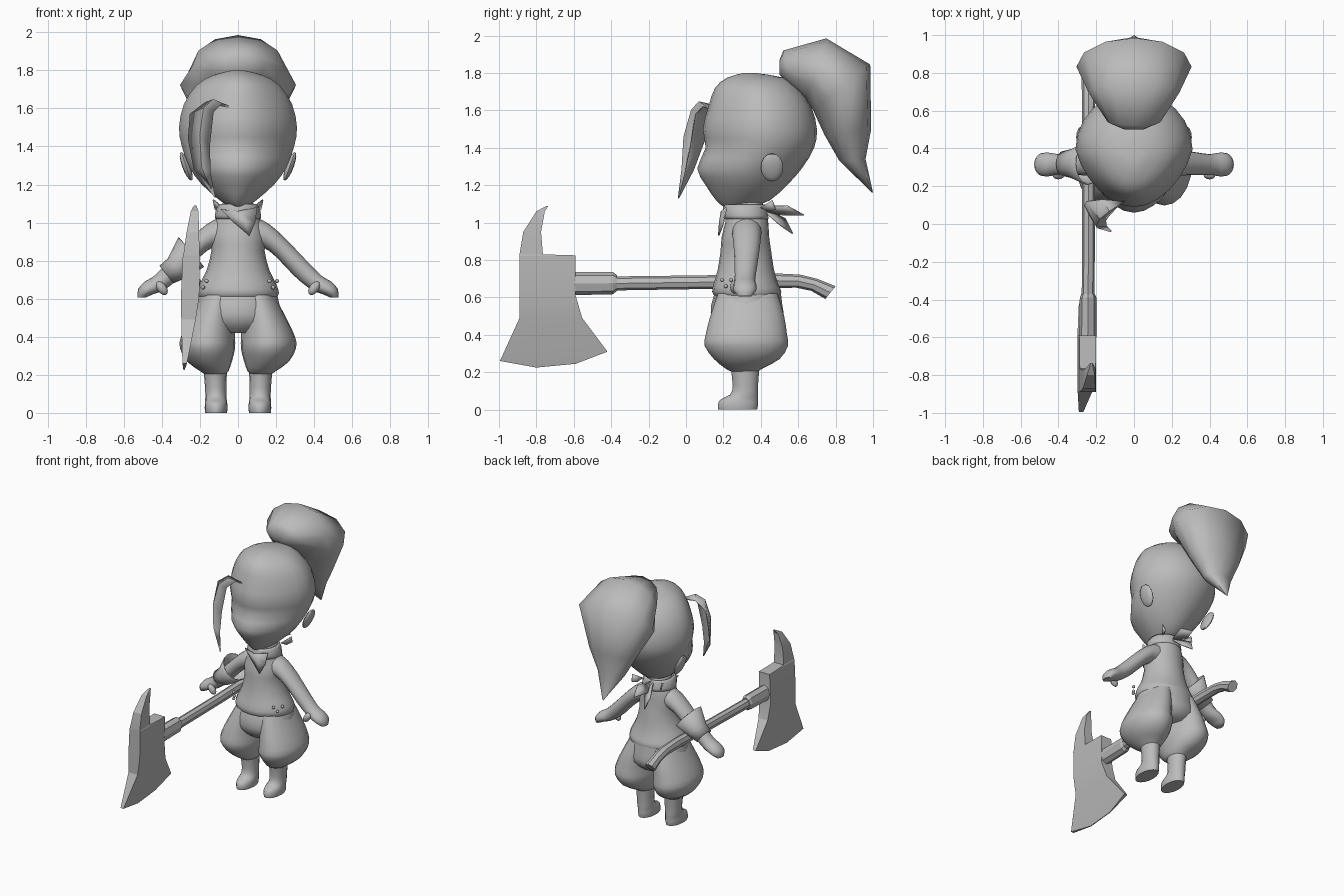
import bpy, bmesh, math
from mathutils import Vector

cube = bpy.data.objects.get("Cube")
if cube:
    bpy.data.objects.remove(cube, do_unlink=True)

grey = bpy.data.materials.new("plain_grey")
grey.use_nodes = True
grey.diffuse_color = (0.5, 0.5, 0.5, 1)
grey.node_tree.nodes["Principled BSDF"].inputs["Base Color"].default_value = (0.5, 0.5, 0.5, 1)


def finish(name, bm, mirror=False, thick=0, angle=40):
    """Turn a bmesh into a shaded object with optional mirror and shell."""
    bmesh.ops.recalc_face_normals(bm, faces=bm.faces)
    mesh = bpy.data.meshes.new(name)
    bm.to_mesh(mesh)
    bm.free()
    mesh.materials.append(grey)
    obj = bpy.data.objects.new(name, mesh)
    bpy.context.collection.objects.link(obj)
    bpy.ops.object.select_all(action='DESELECT')
    obj.select_set(True)
    bpy.context.view_layer.objects.active = obj
    bpy.ops.object.shade_smooth_by_angle(angle=math.radians(angle))
    if thick:
        shell = obj.modifiers.new("shell", 'SOLIDIFY')
        shell.thickness = thick
        shell.offset = 0
    if mirror:
        obj.modifiers.new("mirror", 'MIRROR').use_mirror_merge = False
    return obj


def smooth_rings(rings, steps):
    """Catmull-Rom interpolation between cross-sections."""
    rows = [Vector(r) for r in rings]
    out = []
    for i in range(len(rows) - 1):
        p0, p1, p2 = rows[max(i - 1, 0)], rows[i], rows[i + 1]
        p3 = rows[min(i + 2, len(rows) - 1)]
        for k in range(steps):
            t = k / steps
            out.append(p1 + (p2 - p0) * (t / 2)
                       + (p0 * 2 - p1 * 5 + p2 * 4 - p3) * (t * t / 2)
                       + (p1 * 3 - p0 - p2 * 3 + p3) * (t ** 3 / 2))
    return out + [rows[-1]]


def loft(name, rings, sides=16, steps=2, pinch=0, square=False, sideways=False,
         caps=True, **kw):
    """Skin rings; each holds two opposite points, half width and centre."""
    bm = bmesh.new()
    loops = []
    phase, grow = (math.pi / 4, math.sqrt(2)) if square else (0, 1)
    for a0, a1, b0, b1, w, c in smooth_rings(rings, steps):
        loop = []
        for i in range(sides):
            t = 2 * math.pi * i / sides + phase
            u, v = math.cos(t) * grow / 2, math.sin(t) * grow
            p, q = (a0 + b0) / 2 + (a0 - b0) * u, (a1 + b1) / 2 + (a1 - b1) * u
            s = c + w * v * (1 - pinch * max(0, math.cos(t)))
            loop.append(bm.verts.new((p, s, q) if sideways else (s, p, q)))
        loops.append(loop)
    for one, two in zip(loops, loops[1:]):
        for i in range(sides):
            j = (i + 1) % sides
            bm.faces.new((one[i], one[j], two[j], two[i]))
    if caps:
        bm.faces.new(loops[0])
        bm.faces.new(loops[-1])
    return finish(name, bm, **kw)


def level(z, front, back, w, c=0):
    return (front, z, back, z, w, c)


def sheet(name, rows, thick=0.008, **kw):
    """Thin surface through rows of equal point count."""
    bm = bmesh.new()
    grid = [[bm.verts.new(p) for p in row] for row in rows]
    for r, s in zip(grid, grid[1:]):
        for i in range(len(r) - 1):
            bm.faces.new((r[i], r[i + 1], s[i + 1], s[i]))
    bmesh.ops.remove_doubles(bm, verts=bm.verts, dist=0.0005)
    return finish(name, bm, thick=thick, **kw)


def ball(name, centre, radii, tilt=0, **kw):
    bm = bmesh.new()
    bmesh.ops.create_uvsphere(bm, u_segments=12, v_segments=8, radius=1)
    for v in bm.verts:
        x, y, z = (v.co[i] * radii[i] for i in range(3))
        v.co = Vector(centre) + Vector((x + tilt * z, y, z))
    return finish(name, bm, **kw)


# Head with hair cap, ears
loft("head", [level(1.80, .31, .37, .03), level(1.775, .22, .52, .13),
              level(1.72, .155, .60, .22), level(1.62, .12, .67, .285),
              level(1.5, .09, .70, .31), level(1.4, .105, .685, .295),
              level(1.29, .06, .62, .255), level(1.2, .105, .54, .19),
              level(1.12, .16, .45, .10), level(1.085, .2, .36, .05)],
     sides=24, pinch=.22)
ball("ear", (.272, .46, 1.295), (.022, .06, .075), tilt=.35, mirror=True)

# Ponytail arching up and back, then falling to a tip
loft("ponytail", [(.50, 1.87, .50, 1.79, .05, 0), (.52, 1.92, .56, 1.73, .14, 0),
                  (.75, 1.985, .64, 1.66, .24, 0), (.985, 1.845, .68, 1.6, .305, 0),
                  (.99, 1.5, .74, 1.47, .19, 0), (.96, 1.34, .82, 1.33, .11, 0),
                  (1.0, 1.16, .995, 1.16, .004, 0)], sides=12, steps=1, angle=60)

# Loose front lock of hair
sheet("front_lock", [
    [(-.05, .12, 1.61)] * 3,
    [(-.17, .13, 1.63), (-.13, .07, 1.645), (-.09, .09, 1.62)],
    [(-.25, .12, 1.57), (-.18, .03, 1.6), (-.13, .05, 1.58)],
    [(-.26, .1, 1.44), (-.2, -.01, 1.46), (-.15, .02, 1.4)],
    [(-.23, .04, 1.28), (-.19, -.02, 1.29), (-.145, -.01, 1.26)],
    [(-.12, -.04, 1.13)] * 3])

# Torso and neck
loft("torso", [level(1.13, .25, .40, .07), level(1.05, .215, .43, .10),
               level(1.0, .21, .44, .125), level(.92, .19, .445, .145),
               level(.85, .185, .455, .14), level(.75, .17, .47, .165),
               level(.68, .15, .49, .2), level(.63, .14, .51, .215),
               level(.6, .16, .5, .2)], sides=20)

# Neckerchief: collar, front point and back tails
loft("collar", [level(1.02, .205, .435, .115), level(1.06, .2, .43, .112),
                level(1.095, .21, .42, .095)], caps=False, thick=.012)
sheet("scarf_point", [[(-.09, .215, 1.07), (0, .19, 1.06), (.1, .215, 1.08)],
                      [(-.02, .2, 1.0), (.04, .18, 1.0), (.09, .2, 1.0)],
                      [(.06, .175, .93)] * 3])
sheet("upper_tail", [[(-.01, .42, 1.09), (.01, .42, 1.06)],
                     [(.03, .54, 1.09), (-.04, .52, 1.04)],
                     [(.0, .63, 1.04)] * 2])
sheet("lower_tail", [[(-.02, .42, 1.08), (.02, .42, 1.06)],
                     [(-.07, .53, 1.02), (.0, .5, .99)],
                     [(-.05, .57, .94)] * 2])
sheet("scarf_fold", [[(.08, .4, 1.08), (.1, .44, 1.06)],
                     [(.13, .46, 1.12), (.12, .48, 1.07)]], mirror=True)

# Baggy trousers
loft("hips", [level(.64, .16, .505, .2), level(.56, .135, .515, .22),
              level(.48, .14, .52, .22), level(.42, .2, .46, .13)], sides=20)
loft("trouser_leg", [level(.62, .17, .49, .09, .1), level(.5, .13, .525, .118, .135),
                     level(.4, .105, .54, .142, .158), level(.34, .1, .545, .145, .16),
                     level(.27, .15, .5, .118, .15), level(.22, .21, .41, .075, .125),
                     level(.2, .25, .38, .05, .12)], sides=20, mirror=True)

# Lower legs with shoes
loft("lower_leg", [level(.25, .235, .395, .063, .12), level(.13, .25, .385, .056, .117),
                   level(.08, .235, .385, .056, .116), level(.055, .185, .385, .058, .115),
                   level(.025, .17, .385, .06, .115), level(0, .172, .38, .057, .115)],
     mirror=True)

# Belt studs
for i, (x, z) in enumerate([(.165, .693), (.205, .693), (.185, .66)]):
    y = .325 - .18 * math.sqrt(1 - (x / .225) ** 2) - .01
    ball("belt_stud_%d" % (i + 1), (x, y, z), (.011, .011, .011), mirror=True)

# Arms with mitten hands and thumbs
loft("arm", [(.07, 1.04, .07, .86, .08, .325), (.16, .995, .13, .87, .077, .325),
             (.25, .915, .2, .82, .07, .325), (.36, .8, .29, .725, .06, .32),
             (.44, .72, .36, .665, .055, .315), (.49, .69, .4, .64, .062, .315),
             (.525, .65, .45, .622, .06, .315), (.528, .607, .485, .605, .035, .315)],
     sideways=True, mirror=True)
ball("thumb", (.4, .26, .655), (.028, .024, .036), tilt=.4, mirror=True)

# Flared glove cuff on the right arm
loft("glove_cuff", [(-.41, .77, -.34, .685, .062, .32), (-.365, .81, -.28, .71, .075, .32),
                    (-.31, .92, -.18, .77, .11, .32)],
     sideways=True, caps=False, steps=1, thick=.008)

# Axe head: spike, socket block and flared blade
loft("axe_head", [(-.745, 1.09, -.735, 1.09, .006, -.225), (-.8, 1.06, -.755, 1.06, .02, -.228),
                  (-.87, .95, -.775, .95, .033, -.237), (-.89, .83, -.765, .83, .042, -.245),
                  (-.89, .825, -.59, .825, .045, -.245), (-.89, .61, -.59, .61, .048, -.252),
                  (-.89, .49, -.555, .49, .038, -.26), (-.995, .26, -.42, .31, .012, -.28),
                  (-.8, .225, -.59, .245, .003, -.284)],
     sides=4, steps=1, square=True, angle=20)

# Axe handle: socket sleeve, shaft and curved grip
loft("handle_sleeve", [(-.6, .735, -.6, .612, .046, -.245), (-.39, .735, -.39, .617, .044, -.243),
                       (-.37, .72, -.37, .635, .036, -.243)],
     sides=8, steps=1, angle=20)
loft("axe_handle", [(-.4, .712, -.4, .637, .034, -.243), (.1, .718, .1, .645, .034, -.24),
                    (.45, .73, .45, .65, .034, -.24), (.61, .722, .59, .652, .034, -.24),
                    (.7, .7, .67, .635, .036, -.24), (.8, .66, .745, .592, .038, -.24)],
     sides=8, steps=1, angle=25)
